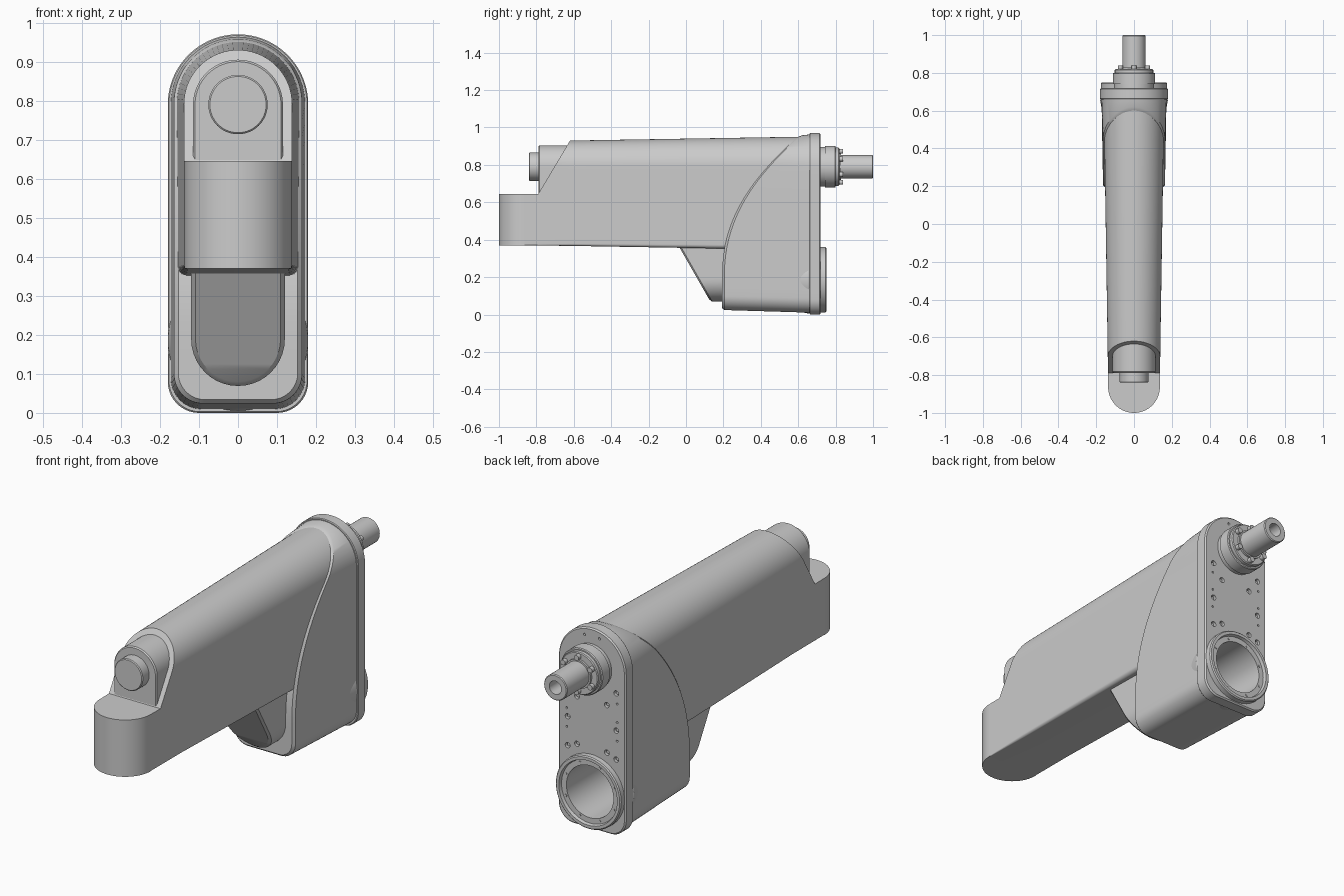
import bpy, bmesh
from math import sin, cos, pi, radians
from mathutils import Matrix, Vector

if "Cube" in bpy.data.objects:
    bpy.data.objects.remove(bpy.data.objects["Cube"])


def finish(name, bm, smooth=True):
    bmesh.ops.remove_doubles(bm, verts=bm.verts, dist=1e-5)
    bmesh.ops.recalc_face_normals(bm, faces=bm.faces)
    me = bpy.data.meshes.new(name)
    bm.to_mesh(me)
    bm.free()
    ob = bpy.data.objects.new(name, me)
    bpy.context.collection.objects.link(ob)
    if smooth:
        shade(ob)
    return ob


def shade(ob):
    bpy.ops.object.select_all(action='DESELECT')
    ob.select_set(True)
    bpy.context.view_layer.objects.active = ob
    bpy.ops.object.shade_smooth_by_angle(angle=radians(30))


def section(hw, zb, zt, rb, rt, y):
    """Symmetric rounded outline; y is a number or a function of z."""
    half = []
    for i in range(11):
        a = -pi / 2 + pi / 2 * i / 10
        half.append((hw - rb + rb * cos(a), zb + rb + rb * sin(a)))
    z0, z1 = zb + rb, zt - rt
    for i in range(1, 16):
        half.append((hw, z0 + (z1 - z0) * i / 16))
    for i in range(19):
        a = pi / 2 * i / 18
        half.append((hw - rt + rt * cos(a), zt - rt + rt * sin(a)))
    f = y if callable(y) else (lambda z: y)
    right = [(x, f(z), z) for x, z in half]
    return right + [(-x, yy, z) for x, yy, z in reversed(right)]


def loft(name, rings):
    """Skin the rings and close both ends with level strips."""
    bm = bmesh.new()
    vs = [[bm.verts.new(p) for p in r] for r in rings]
    n = len(rings[0])
    for a, b in zip(vs, vs[1:]):
        for i in range(n):
            j = (i + 1) % n
            bm.faces.new((a[i], a[j], b[j], b[i]))
    for r in (vs[0], vs[-1]):
        for i in range(n // 2 - 1):
            bm.faces.new((r[i], r[i + 1], r[n - 2 - i], r[n - 1 - i]))
    return finish(name, bm)


def lathe(name, zc, profile, seg=64):
    """Turn (y, radius) points about a y-axis at height zc."""
    bm = bmesh.new()
    vs = [[bm.verts.new((r * cos(2 * pi * i / seg), y, zc + r * sin(2 * pi * i / seg)))
           for i in range(seg)] for y, r in profile]
    for a, b in zip(vs, vs[1:]):
        for i in range(seg):
            j = (i + 1) % seg
            bm.faces.new((a[i], a[j], b[j], b[i]))
    return finish(name, bm)


def prism(name, pts, move):
    bm = bmesh.new()
    f = bm.faces.new([bm.verts.new(p) for p in pts])
    ext = bmesh.ops.extrude_face_region(bm, geom=[f])
    bmesh.ops.translate(bm, vec=Vector(move),
                        verts=[v for v in ext['geom'] if isinstance(v, bmesh.types.BMVert)])
    return finish(name, bm)


def pegs(name, spots, y0, y1, seg=16):
    """Several y-direction cylinders (x, z, radius) in one mesh."""
    bm = bmesh.new()
    for x, z, r in spots:
        m = Matrix.Translation((x, (y0 + y1) / 2, z)) @ Matrix.Rotation(pi / 2, 4, 'X')
        bmesh.ops.create_cone(bm, cap_ends=True, segments=seg, radius1=r, radius2=r,
                              depth=y1 - y0, matrix=m)
    return finish(name, bm)


def cut(ob, cutter):
    cutter.hide_render = True
    bpy.context.view_layer.objects.active = ob
    mod = ob.modifiers.new('cut', 'BOOLEAN')
    mod.operation = 'DIFFERENCE'
    mod.solver = 'EXACT'
    mod.object = cutter
    bpy.ops.object.modifier_apply(modifier=mod.name)
    bpy.data.objects.remove(cutter)
    shade(ob)


# Long arm body, with the sloped step cut in its front end
body = loft('arm_body', [
    section(.137, .37, .926, .003, .137, -.863),
    section(.140, .367, .93, .012, .140, -.62),
    section(.160, .345, .951, .025, .160, .64)])
cut(body, prism('step_cutter', [(-.3, -1.1, .645), (-.3, -.79, .645), (-.3, -.62, .93),
                                (-.3, -.56, 1.03), (-.3, -1.1, 1.03)], (.6, 0, 0)))

# Rounded nose
prism('nose', [(.137 * cos(pi + pi * i / 32), -.863 + .137 * sin(pi + pi * i / 32), .37)
               for i in range(33)], (0, 0, .275))

# Arched boss and round cap on the sloped face
loft('front_boss', [section(.110, .64, .90, .002, .110, -.788),
                    section(.115, .64, .905, .002, .115, -.782),
                    section(.115, .64, .905, .002, .115, -.60)])
lathe('front_cap', .79, [(-.77, .076), (-.836, .076), (-.84, .072), (-.84, 0)])


# Rear housing with swept front edge
def sweep(z):
    return .193 + .417 * (max(z - .2, 0) / .76) ** 2.19


housing = loft('rear_housing', [
    section(.153, .034, .949, .068, .153, sweep),
    section(.164, .024, .958, .075, .164, lambda z: sweep(z) + .012),
    section(.172, .010, .963, .078, .172, .662)])

# Back plate
plate = loft('back_plate', [
    section(.177, .003, .967, .08, .177, .66),
    section(.180, .0, .97, .08, .180, .664),
    section(.180, .0, .97, .08, .180, .714),
    section(.174, .006, .964, .076, .174, .72)])

# Round opening and screw holes in the back
for part in (housing, plate):
    cut(part, pegs('opening_cutter', [(0, .185, .132)], .23, .9, 64))
holes = []
for s in (-1, 1):
    holes += [(s * .13, z, .013) for z in (.37, .51, .69)]
    holes += [(s * .08, z, .013) for z in (.39, .62)]
    holes += [(s * .135, z, .005) for z in (.46, .55, .64)] + [(s * .04, .93, .006)]
cut(plate, pegs('hole_cutter', holes, .70, .76))
pegs('recessed_screws', [(x, z, .008) for x, z, r in holes if r > .01], .695, .711)

# Lower ring with side bulge and deep socket
lathe('lower_ring', .185, [
    (.24, 0), (.24, .133), (.5, .133), (.51, .152), (.655, .1795), (.665, .175),
    (.745, .175), (.75, .17), (.75, .156), (.735, .152), (.735, .126), (.25, .126), (.25, 0)])
pegs('ring_screws', [(.139 * cos(i * pi / 4 + .4), .185 + .139 * sin(i * pi / 4 + .4), .006)
                     for i in range(8)], .73, .738, 12)


# Sloped lower motor cover
def slope(z):
    return .13 - (z - .07) * .571


loft('lower_cover', [
    section(.109, .080, .36, .109, .002, slope),
    section(.120, .069, .36, .120, .002, lambda z: slope(z) + .010),
    section(.120, .069, .36, .120, .002, .22)])

# Output collar, hollow shaft and bolts
lathe('output_shaft', .79, [
    (.71, .106), (.742, .106), (.742, .112), (.796, .112), (.80, .108), (.80, .102),
    (.816, .102), (.82, .098), (.82, .07), (.83, .07), (.83, .062), (.996, .062),
    (1.0, .058), (1.0, .032), (.85, .032), (.85, 0)])
pegs('collar_bolts', [(.083 * cos(i * pi / 3 + pi / 6), .79 + .083 * sin(i * pi / 3 + pi / 6), .013)
                      for i in range(6)], .81, .84)
